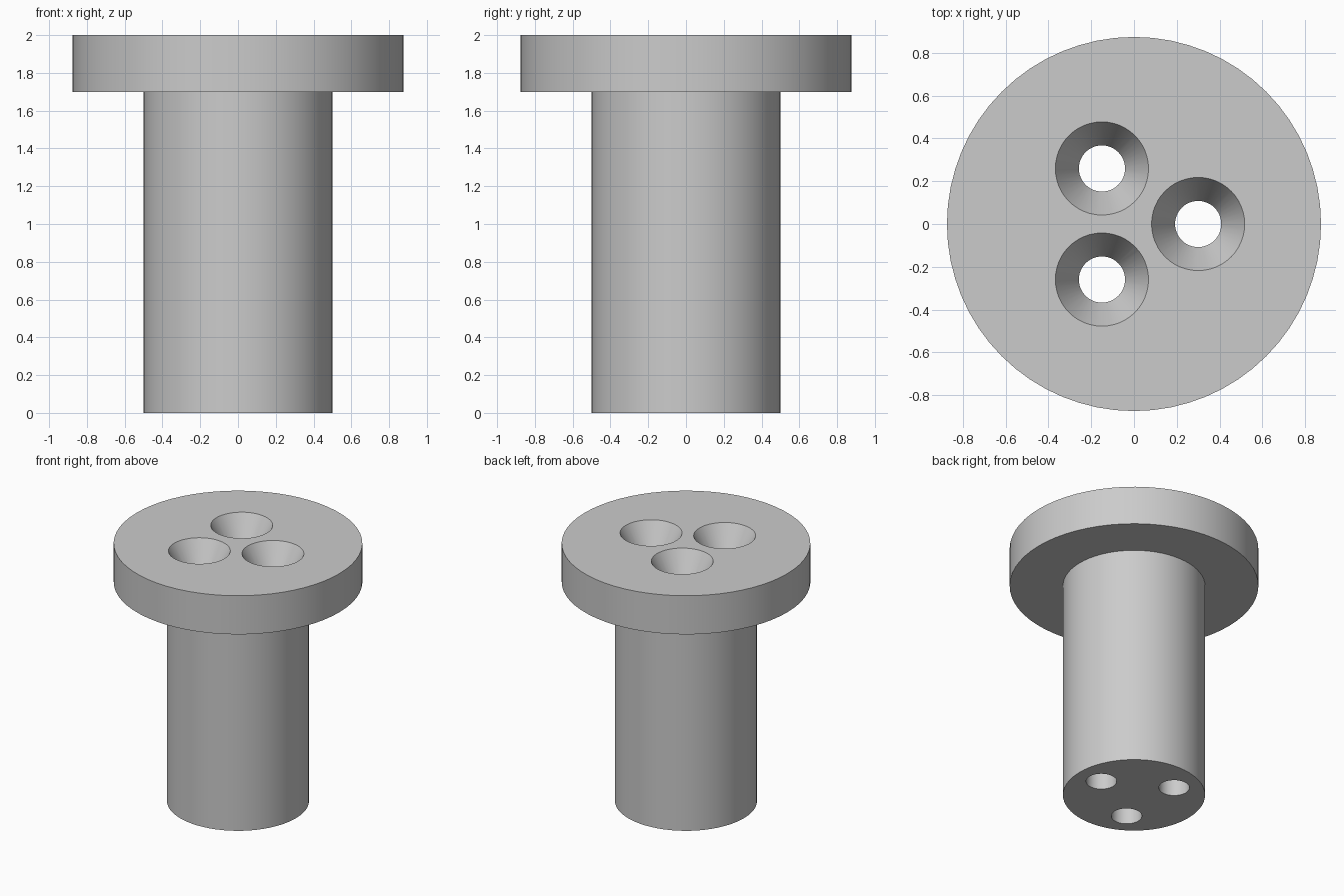
import bpy
import bmesh
from math import cos, sin, pi, radians

old = bpy.data.objects.get("Cube")
if old:
    bpy.data.objects.remove(old, do_unlink=True)

metal = bpy.data.materials.new("plain grey")
metal.use_nodes = True
GREY = (0.6, 0.6, 0.6, 1)
metal.diffuse_color = GREY
metal.node_tree.nodes["Principled BSDF"].inputs["Base Color"].default_value = GREY


def lathe(name, profile, sides, centre=(0, 0)):
    """Closed solid turned from (radius, height) points, lowest first."""
    bm = bmesh.new()
    rings = [[bm.verts.new((centre[0] + r * cos(2 * pi * i / sides),
                            centre[1] + r * sin(2 * pi * i / sides), z))
              for i in range(sides)] for r, z in profile]
    for low, high in zip(rings, rings[1:]):
        for i in range(sides):
            j = (i + 1) % sides
            bm.faces.new((low[i], low[j], high[j], high[i]))
    bm.faces.new(rings[0][::-1])
    bm.faces.new(rings[-1])
    mesh = bpy.data.meshes.new(name)
    bm.to_mesh(mesh)
    bm.free()
    mesh.materials.append(metal)
    obj = bpy.data.objects.new(name, mesh)
    bpy.context.collection.objects.link(obj)
    return obj


# Shaft with a wide flange on top
body = lathe("flanged_plug", [(0.5, 0), (0.5, 1.7), (0.875, 1.7), (0.875, 2)], 64)
bpy.context.view_layer.objects.active = body
body.select_set(True)

# Three countersunk through holes, evenly spaced around the axis
HOLE_R, SINK_R, SINK_DEPTH, OVER = 0.108, 0.218, 0.2, 0.05
flare = (SINK_R - HOLE_R) * OVER / SINK_DEPTH
for k in range(3):
    a = 2 * pi * k / 3
    cutter = lathe("hole_cutter",
                   [(HOLE_R, -OVER), (HOLE_R, 2 - SINK_DEPTH), (SINK_R + flare, 2 + OVER)],
                   48, (0.3 * cos(a), 0.3 * sin(a)))
    cutter.hide_render = True
    cut = body.modifiers.new("hole", "BOOLEAN")
    cut.operation = "DIFFERENCE"
    cut.solver = "EXACT"
    cut.object = cutter
    bpy.ops.object.modifier_apply(modifier=cut.name)
    bpy.data.objects.remove(cutter, do_unlink=True)

bpy.ops.object.shade_smooth_by_angle(angle=radians(25))
